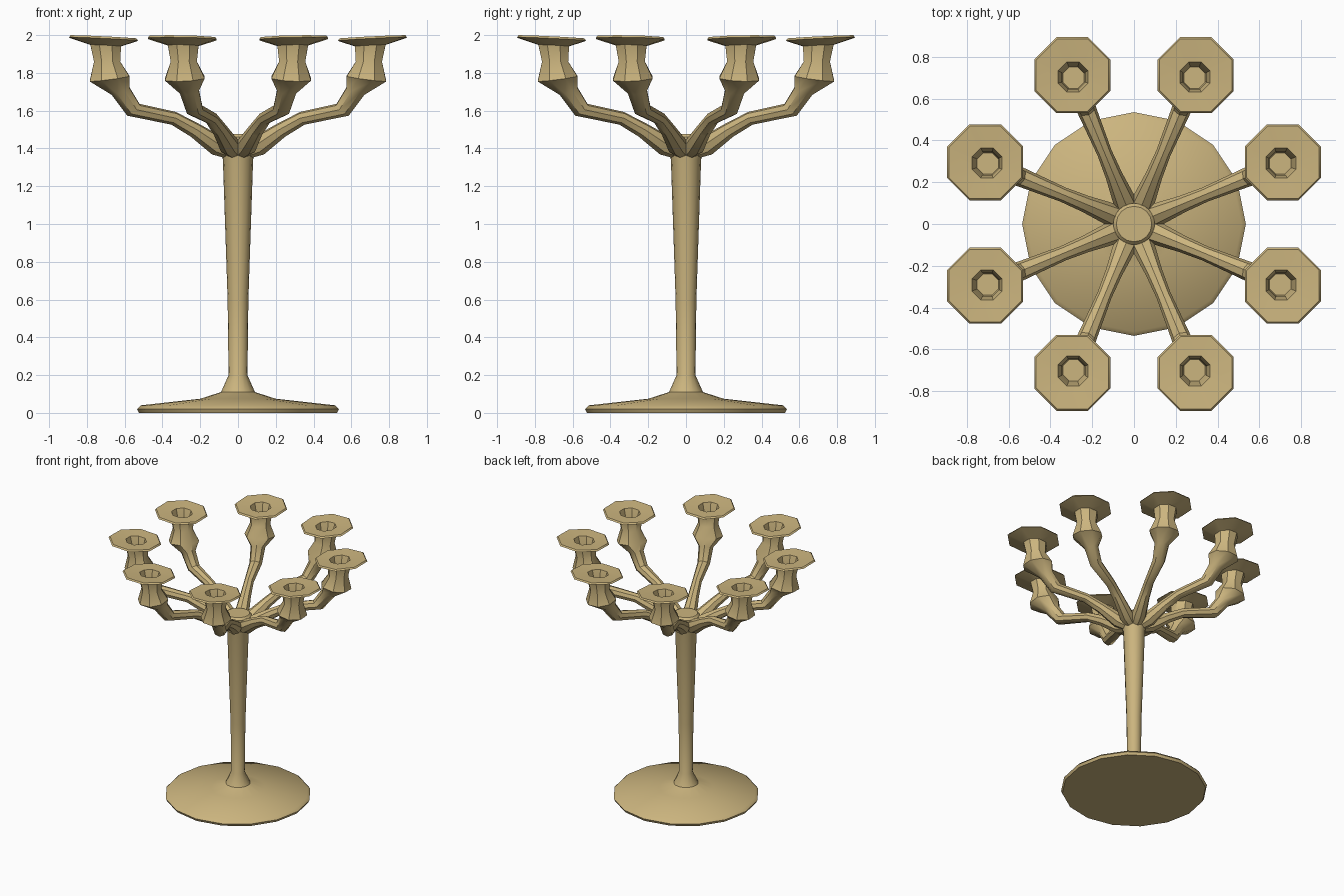
import bpy, bmesh
from math import sin, cos, pi, radians

if "Cube" in bpy.data.objects:
    bpy.data.objects.remove(bpy.data.objects["Cube"])

brass = bpy.data.materials.new("brass")
brass.diffuse_color = (0.6, 0.46, 0.21, 1)
brass.use_nodes = True
brass.node_tree.nodes["Principled BSDF"].inputs["Base Color"].default_value = brass.diffuse_color


def sweep(name, rings, sides, turn=0.0):
    """Skin rings (out, height, radius, tilt in degrees), then turn about z."""
    bm = bmesh.new()
    loops = []
    for out, z, rad, tilt in rings:
        t = radians(tilt)
        loop = []
        for i in range(sides):
            a = 2 * pi * i / sides
            u, v = rad * cos(a), rad * sin(a)
            x, y = out + u * cos(t), v
            loop.append(bm.verts.new((x * cos(turn) - y * sin(turn),
                                      x * sin(turn) + y * cos(turn),
                                      z + u * sin(t))))
        loops.append(loop)
    for a, b in zip(loops, loops[1:]):
        for i in range(sides):
            j = (i + 1) % sides
            bm.faces.new((a[i], a[j], b[j], b[i]))
    bm.faces.new(loops[0][::-1])
    bm.faces.new(loops[-1])
    bmesh.ops.recalc_face_normals(bm, faces=bm.faces)
    mesh = bpy.data.meshes.new(name)
    bm.to_mesh(mesh)
    bm.free()
    mesh.materials.append(brass)
    ob = bpy.data.objects.new(name, mesh)
    bpy.context.collection.objects.link(ob)
    bpy.ops.object.select_all(action='DESELECT')
    ob.select_set(True)
    bpy.context.view_layer.objects.active = ob
    bpy.ops.object.shade_smooth_by_angle(angle=radians(40))
    return ob


# Foot, stem and hub share one turned profile
profile = [(0.525, 0), (0.535, 0.02), (0.515, 0.04), (0.2, 0.075), (0.09, 0.11),
           (0.05, 0.2), (0.055, 0.6), (0.08, 1.34), (0.1, 1.42), (0.1, 1.46), (0.085, 1.477)]
sweep("foot_and_stem", [(0, z, r, 0) for r, z in profile], 16)

# Curved arm running up into a bulb, drip pan and candle socket
arm = [(0.03, 1.375, 0.04, -50), (0.12, 1.415, 0.055, -58), (0.25, 1.498, 0.041, -58),
       (0.37, 1.56, 0.036, -70), (0.60, 1.605, 0.047, -42),
       (0.674, 1.705, 0.055, -22)]
bulb = [(0.736, 1.77, 0.114, -8), (0.75, 1.86, 0.075, 0), (0.758, 1.945, 0.088, 3)]
pan = [(0.771, 1.979, 0.197, 3), (0.771, 1.99, 0.188, 3)]
socket = [(0.762, 1.984, 0.078, 3), (0.76, 1.93, 0.062, 2), (0.757, 1.88, 0.055, 0)]
for k in range(8):
    sweep(f"candle_arm_{k + 1}", arm + bulb + pan + socket, 8, pi / 8 + k * pi / 4)
